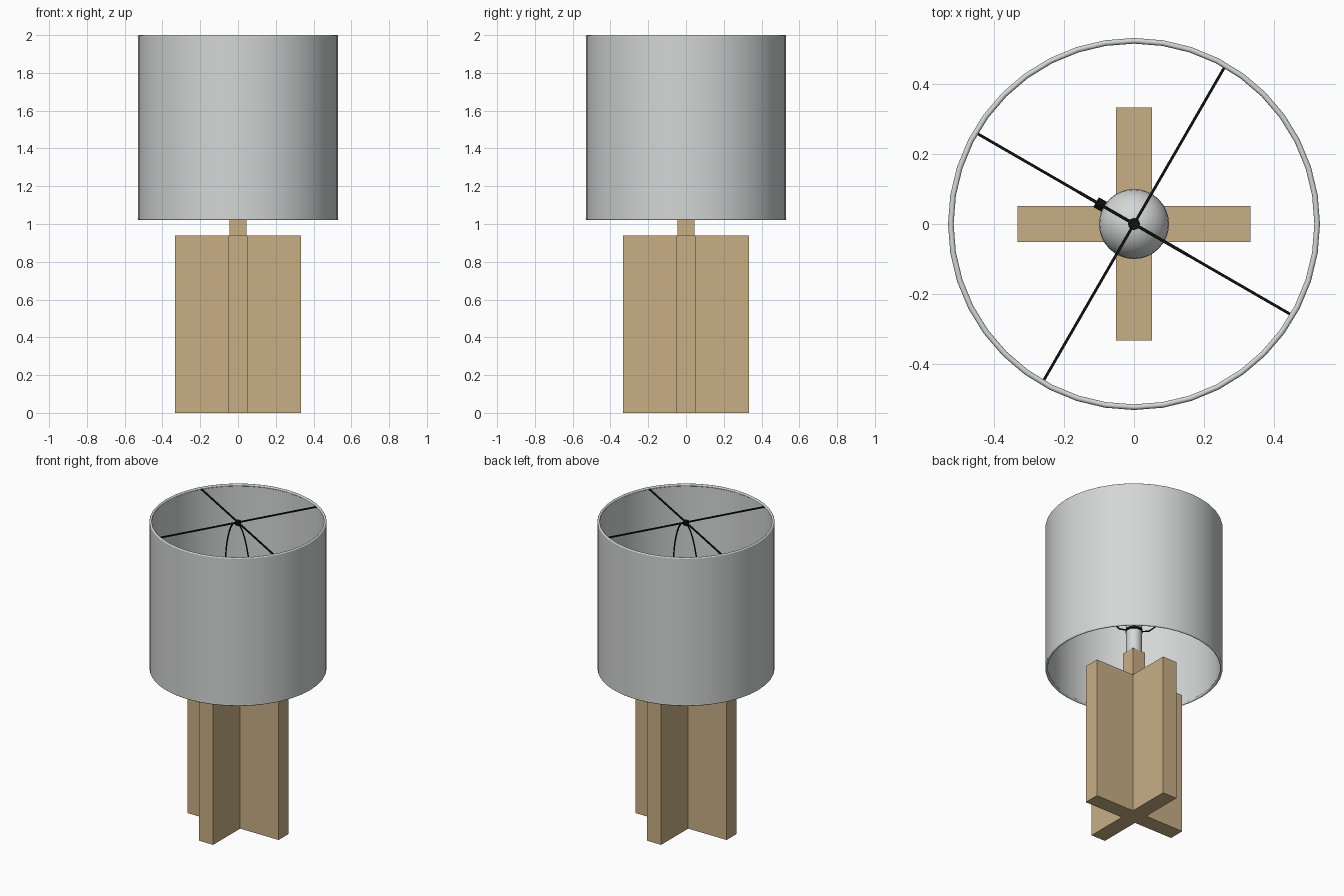
import bpy, bmesh, math
from mathutils import Vector

if "Cube" in bpy.data.objects:
    bpy.data.objects.remove(bpy.data.objects["Cube"])


def material(name, rgb):
    m = bpy.data.materials.new(name)
    m.diffuse_color = (*rgb, 1)
    m.use_nodes = True
    m.node_tree.nodes["Principled BSDF"].inputs["Base Color"].default_value = m.diffuse_color
    return m


WOOD = material("tan wood", (0.58, 0.43, 0.235))
GREY = material("light grey", (0.66, 0.68, 0.67))
BLACK = material("black metal", (0.005, 0.005, 0.005))
ANGLE = math.radians(150)  # direction of harp and switch


def finish(name, bm, mat, smooth=False):
    bmesh.ops.recalc_face_normals(bm, faces=bm.faces)
    me = bpy.data.meshes.new(name)
    bm.to_mesh(me)
    bm.free()
    me.materials.append(mat)
    ob = bpy.data.objects.new(name, me)
    bpy.context.collection.objects.link(ob)
    if smooth:
        bpy.ops.object.select_all(action='DESELECT')
        ob.select_set(True)
        bpy.context.view_layer.objects.active = ob
        bpy.ops.object.shade_smooth_by_angle(angle=math.radians(40))
    return ob


def prism(name, outline, z0, z1, mat):
    bm = bmesh.new()
    face = bm.faces.new([bm.verts.new((x, y, z0)) for x, y in outline])
    new = bmesh.ops.extrude_face_region(bm, geom=[face])["geom"]
    verts = [v for v in new if isinstance(v, bmesh.types.BMVert)]
    bmesh.ops.translate(bm, verts=verts, vec=(0, 0, z1 - z0))
    return finish(name, bm, mat)


def lathe(name, profile, mat, steps=32, closed=False):
    bm = bmesh.new()
    vs = [bm.verts.new((r, 0, z)) for r, z in profile]
    edges = [bm.edges.new(p) for p in zip(vs, vs[1:])]
    if closed:
        edges.append(bm.edges.new((vs[-1], vs[0])))
    bmesh.ops.spin(bm, geom=vs + edges, axis=(0, 0, 1), cent=(0, 0, 0),
                   steps=steps, angle=math.tau)
    bmesh.ops.remove_doubles(bm, verts=bm.verts, dist=1e-5)
    return finish(name, bm, mat, True)


def wire(name, points, radius, sides=8):
    # tube swept along a path lying in a vertical plane
    bm = bmesh.new()
    pts = [Vector(p) for p in points]
    side = Vector((-math.sin(ANGLE), math.cos(ANGLE), 0))
    rings = []
    for i, p in enumerate(pts):
        t = (pts[min(i + 1, len(pts) - 1)] - pts[max(i - 1, 0)]).normalized()
        u = (side - t * side.dot(t)).normalized()
        w = t.cross(u)
        rings.append([bm.verts.new(p + radius * (u * math.cos(a) + w * math.sin(a)))
                      for a in (math.tau * k / sides for k in range(sides))])
    for a, b in zip(rings, rings[1:]):
        for k in range(sides):
            j = (k + 1) % sides
            bm.faces.new((a[k], a[j], b[j], b[k]))
    bm.faces.new(rings[0])
    bm.faces.new(rings[-1])
    return finish(name, bm, BLACK, True)


def polar(r, z, a=ANGLE):
    return (r * math.cos(a), r * math.sin(a), z)


# crossed wooden base and square neck
w, t = 0.333, 0.052
quarter = [(w, -t), (w, t), (t, t)]
cross = []
for q in range(4):
    c, s = round(math.cos(q * math.pi / 2)), round(math.sin(q * math.pi / 2))
    cross += [(x * c - y * s, x * s + y * c) for x, y in quarter]
base = prism("cross_base", cross, 0, 0.94, WOOD)
n = 0.046
prism("neck", [(-n, -n), (n, -n), (n, n), (-n, n)], 0.94, 1.13, WOOD)

# drum shade: thin wall with rounded rims
lathe("shade_wall", [(0.521, 1.028), (0.5305, 1.028), (0.5305, 1.992), (0.521, 1.992)],
      GREY, 40, True)
for name, z in (("lower_rim", 1.028), ("upper_rim", 1.992)):
    lathe(name, [(0.523 + 0.008 * math.cos(k * math.tau / 10),
                  z + 0.008 * math.sin(k * math.tau / 10)) for k in range(10)],
          GREY, 40, True)

# socket and bulb
lathe("socket", [(0, 1.13), (0.047, 1.13), (0.047, 1.275), (0.047, 1.44), (0, 1.44)], GREY)
lathe("saddle_ring", [(0, 1.275), (0.052, 1.275), (0.052, 1.29), (0, 1.29)], BLACK)
bulb = [(0, 1.43), (0.04, 1.43), (0.042, 1.48), (0.06, 1.53)]
bulb += [(0.1 * math.cos(a), 1.62 + 0.1 * math.sin(a))
         for a in (math.radians(-40 + 13 * k) for k in range(10))] + [(0, 1.72)]
lathe("bulb", bulb, GREY)

# switch on the socket
wire("switch_stem", [polar(0.04, 1.36), polar(0.1, 1.36)], 0.007)
wire("switch_knob", [polar(0.09, 1.36), polar(0.125, 1.36)], 0.016, 12)

# harp: wire loop from the saddle to the spider hub
half = [(0.04, 1.283), (0.09, 1.29), (0.135, 1.33), (0.16, 1.4), (0.175, 1.5), (0.18, 1.6)]
half += [(0.18 * math.cos(a), 1.6 + 0.38 * math.sin(a))
         for a in (math.radians(7.5 * k) for k in range(1, 12))]
wire("harp", [polar(r, z) for r, z in half] + [polar(0, 1.98)]
     + [polar(-r, z) for r, z in reversed(half)], 0.0045)

# spider arms and hub
for i in range(4):
    a = ANGLE + i * math.pi / 2
    bm = bmesh.new()
    bmesh.ops.create_cube(bm, size=1)
    for v in bm.verts:
        x, y, z = 0.26 + v.co.x * 0.52, v.co.y * 0.008, 1.988 + v.co.z * 0.008
        v.co = (x * math.cos(a) - y * math.sin(a), x * math.sin(a) + y * math.cos(a), z)
    finish("spider_arm_%d" % (i + 1), bm, BLACK)
lathe("hub", [(0, 1.972), (0.017, 1.972), (0.017, 1.998), (0, 1.998)], BLACK, 16)
